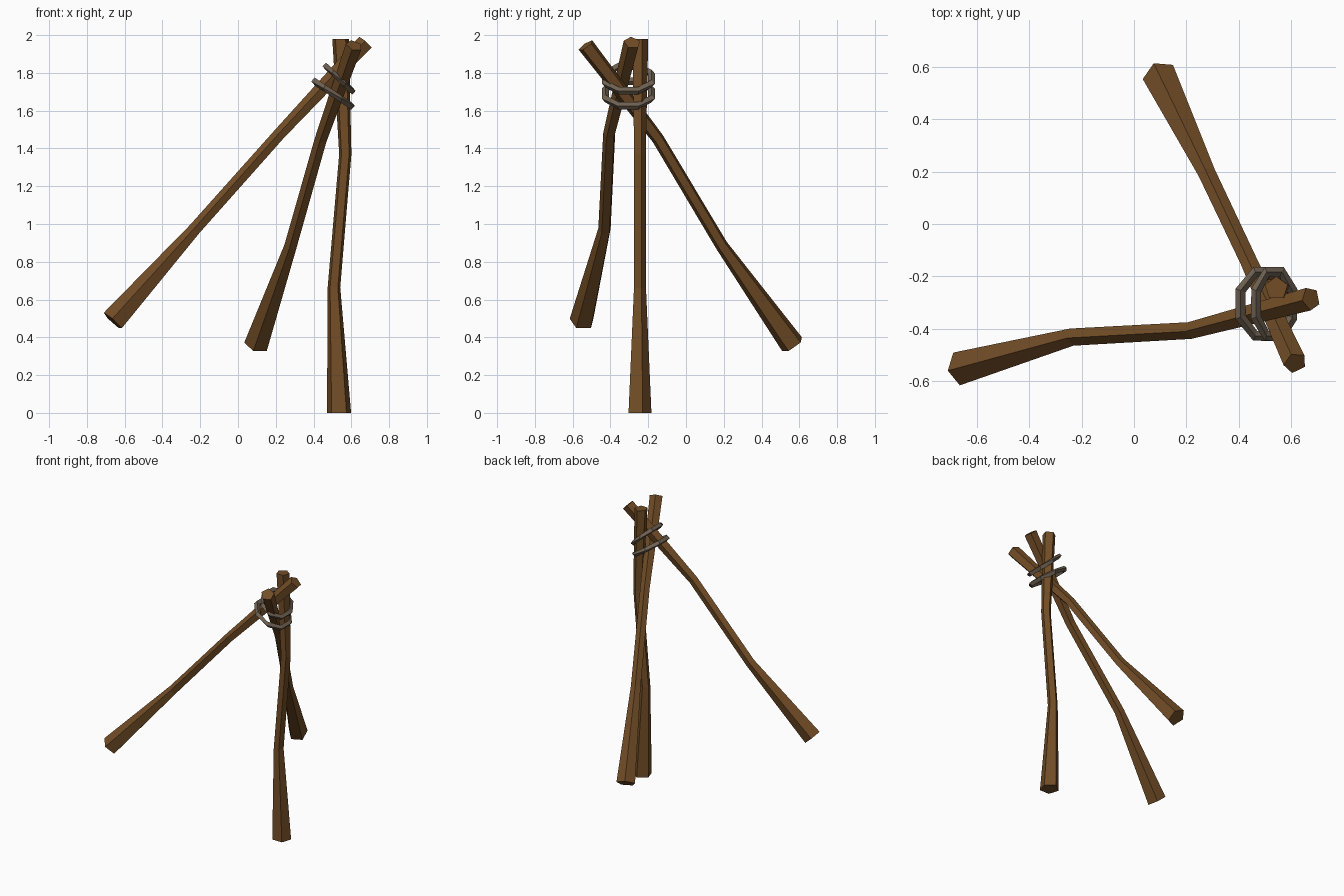
import bpy, bmesh
from math import sin, cos, pi
from mathutils import Vector

if "Cube" in bpy.data.objects:
    bpy.data.objects.remove(bpy.data.objects["Cube"])


def material(name, rgb):
    m = bpy.data.materials.new(name)
    m.diffuse_color = (*rgb, 1)
    m.use_nodes = True
    m.node_tree.nodes["Principled BSDF"].inputs["Base Color"].default_value = m.diffuse_color
    return m


wood = material("wood", (0.17, 0.075, 0.02))
rope = material("rope", (0.16, 0.12, 0.085))


def finish(name, rings, mat, closed=False):
    """Skin a list of point rings; cap the ends unless it closes on itself."""
    bm = bmesh.new()
    rings = [[bm.verts.new(p) for p in r] for r in rings]
    n = len(rings[0])
    pairs = list(zip(rings, rings[1:]))
    if closed:
        pairs.append((rings[-1], rings[0]))
    else:
        bm.faces.new(rings[0])
        bm.faces.new(rings[-1])
    for a, b in pairs:
        for i in range(n):
            j = (i + 1) % n
            bm.faces.new((a[i], a[j], b[j], b[i]))
    bmesh.ops.recalc_face_normals(bm, faces=bm.faces)
    me = bpy.data.meshes.new(name)
    bm.to_mesh(me)
    bm.free()
    me.materials.append(mat)
    ob = bpy.data.objects.new(name, me)
    bpy.context.collection.objects.link(ob)


def pole(name, path, point_dir):
    """Crooked five-sided pole, flared at both ends."""
    path = [Vector(p) for p in path]
    axis = (path[-1] - path[0]).normalized()
    v = Vector(point_dir)
    v = (v - axis * v.dot(axis)).normalized()
    u = axis.cross(v)
    rings = []
    for c, r in zip(path, (0.067, 0.035, 0.034, 0.046)):
        rings.append([c + r * (v * cos(k * 2 * pi / 5) + u * sin(k * 2 * pi / 5))
                      for k in range(5)])
    finish(name, rings, wood)


def lashing(name, centre, rx, ry, rise, turn, sides=8, thick=0.02):
    """Faceted rope loop, higher on the -x side."""
    rings = []
    for k in range(sides):
        t = turn + k * 2 * pi / sides
        out = Vector((cos(t), sin(t), 0))
        c = Vector(centre) + Vector((rx * cos(t), ry * sin(t), -rise * cos(t)))
        rings.append([c + thick * (out * cos(a) + Vector((0, 0, sin(a))))
                      for a in (0, pi / 2, pi, 3 * pi / 2)])
    finish(name, rings, rope, closed=True)


# Three poles, foot to tip
pole("upright_pole", [(0.535, -0.25, 0), (0.508, -0.247, 0.665),
                      (0.568, -0.247, 1.37), (0.543, -0.246, 1.98)], (0, 1, 0))
pole("left_pole", [(-0.662, -0.55, 0.485), (-0.23, -0.43, 0.97),
                   (0.22, -0.405, 1.475), (0.675, -0.285, 1.96)], (0, 0, 1))
pole("back_pole", [(0.098, 0.565, 0.36), (0.28, 0.19, 0.885),
                   (0.44, -0.147, 1.45), (0.615, -0.53, 1.945)], (0, 0, 1))

# Rope loops binding the tips
lashing("lower_lashing", (0.503, -0.305, 1.69), 0.105, 0.132, 0.07, 0.39)
lashing("upper_lashing", (0.535, -0.305, 1.77), 0.075, 0.132, 0.07, 0.39)
